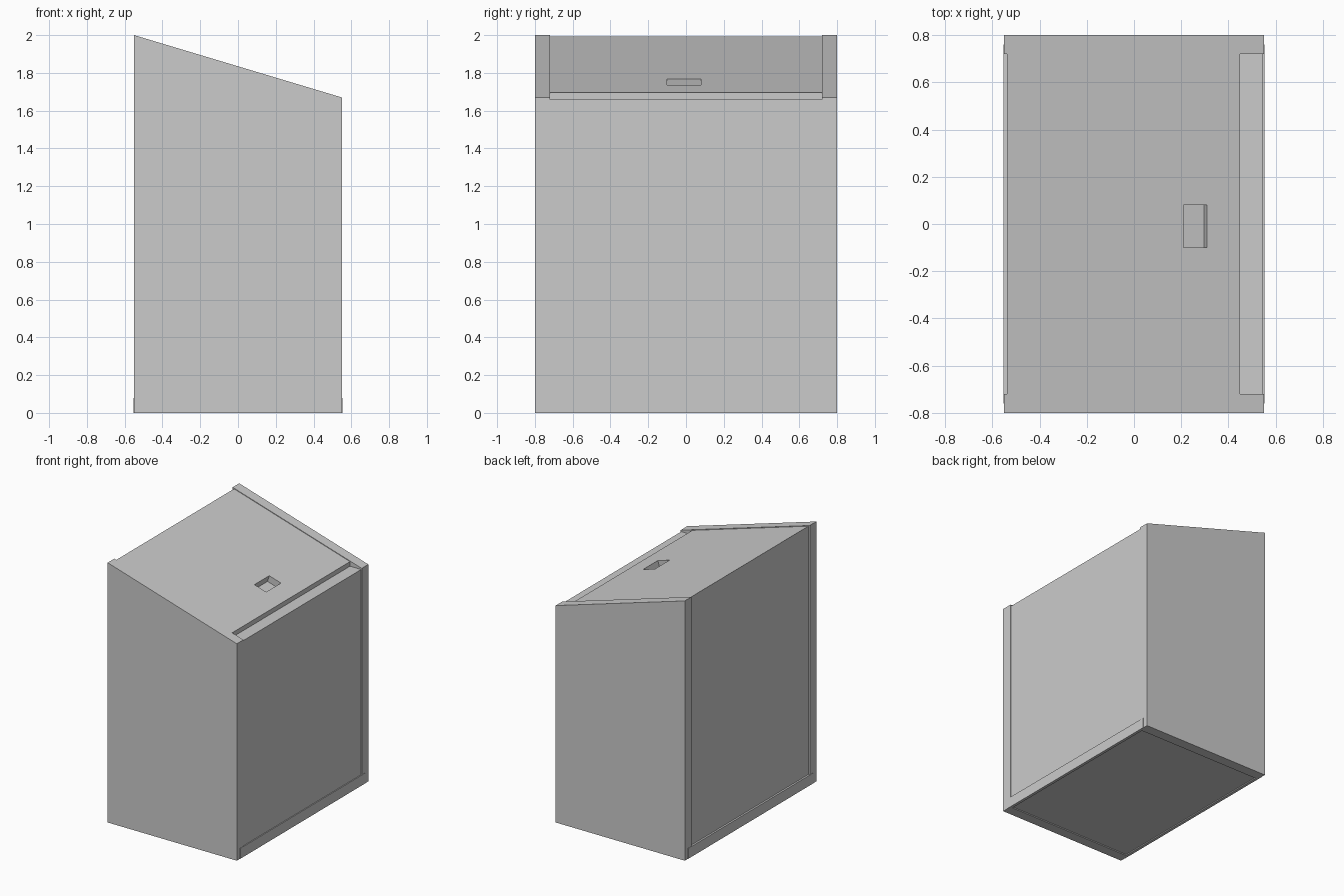
import bpy, math
from mathutils import Vector

if "Cube" in bpy.data.objects:
    bpy.data.objects.remove(bpy.data.objects["Cube"])


def prism(name, profile, y0, y1):
    """Extrude an x-z profile (counter-clockwise) from y0 to y1."""
    n = len(profile)
    verts = [(x, y, z) for y in (y0, y1) for x, z in profile]
    faces = [list(range(n)), list(range(2 * n - 1, n - 1, -1))]
    faces += [[(i + 1) % n, i, n + i, n + (i + 1) % n] for i in range(n)]
    mesh = bpy.data.meshes.new(name)
    mesh.from_pydata(verts, [], faces)
    obj = bpy.data.objects.new(name, mesh)
    bpy.context.collection.objects.link(obj)
    return obj


W, D, BACK, FRONT = 0.55, 0.8, 2.0, 1.67
slope = (BACK - FRONT) / (2 * W)


def lid_z(x):
    return FRONT + slope * (W - x) - 0.005


# Side plates with sloping tops
side = [(-W, 0), (W, 0), (W, FRONT), (-W, BACK)]
prism("side_plate_front", side, -D, -0.72)
prism("side_plate_rear", side, 0.72, D)

# Inset body with sloping lid and a flat ledge along the low edge
body = prism("body", [(-0.538, 0.008), (0.545, 0.008), (0.545, 1.66), (0.45, 1.66),
                      (0.45, lid_z(0.45)), (-0.538, lid_z(-0.538))], -0.72, 0.72)

# Finger pull cut square to the sloping lid
normal = Vector((slope, 0, 1)).normalized()
a, b = Vector((0.21, 0, lid_z(0.21))), Vector((0.31, 0, lid_z(0.31)))
corners = [a - normal * 0.05, b - normal * 0.05, b + normal * 0.05, a + normal * 0.05]
cutter = prism("pull_cutter", [(p.x, p.z) for p in corners], -0.10, 0.08)
cutter.hide_render = True
cutter.hide_set(True)
mod = body.modifiers.new("finger_pull", 'BOOLEAN')
mod.operation = 'DIFFERENCE'
mod.solver = 'EXACT'
mod.object = cutter

# Bottom rails, very slightly proud of the side plates
for name, s in (("low_side_rail", 1), ("high_side_rail", -1)):
    x0, x1 = sorted((s * 0.53, s * (W + 0.002)))
    prism(name, [(x0, 0), (x1, 0), (x1, 0.08), (x0, 0.08)], -0.76, 0.76)
